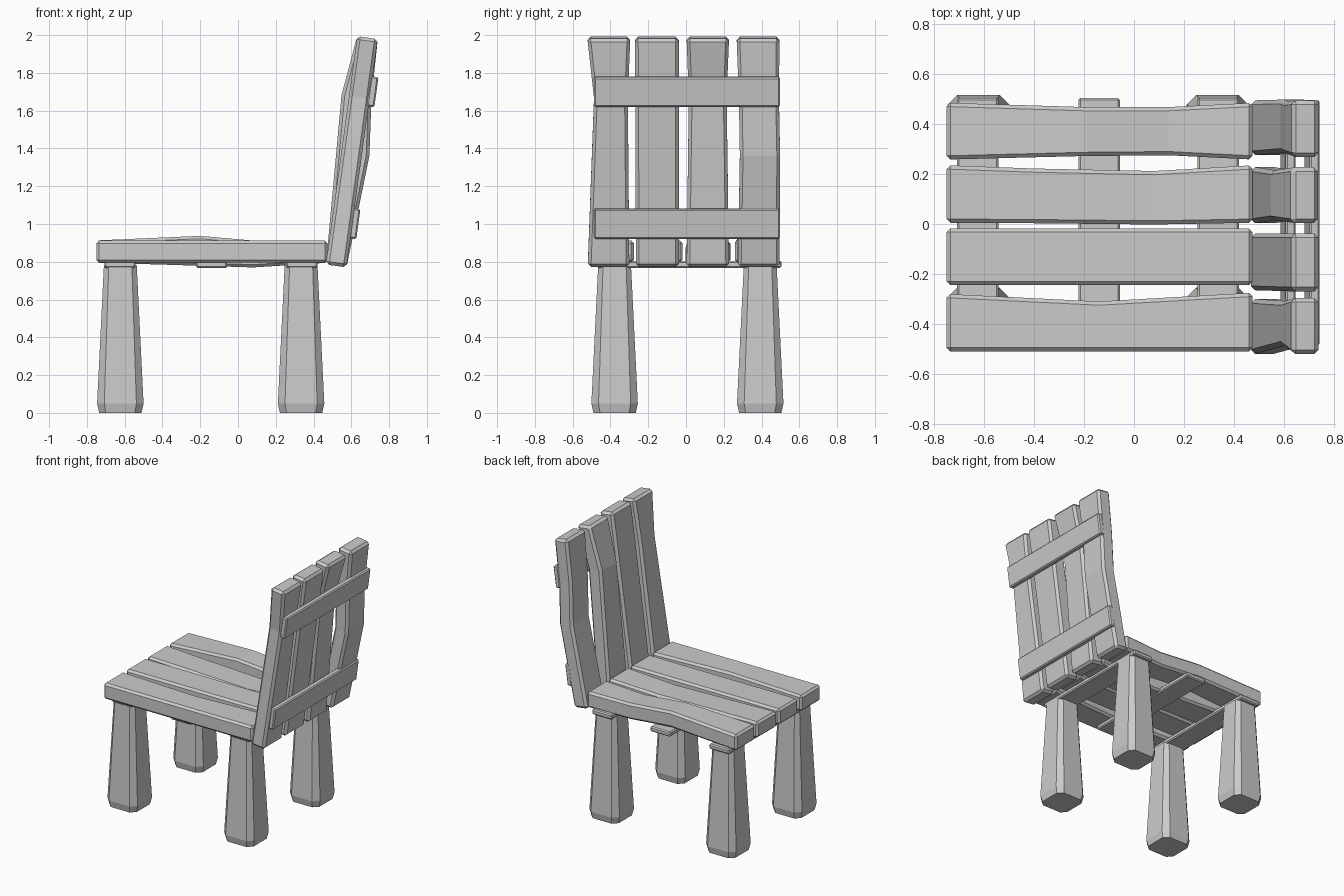
import bpy, bmesh, math
from mathutils import Matrix, Vector

if "Cube" in bpy.data.objects:
    bpy.data.objects.remove(bpy.data.objects["Cube"])


def loft(name, rings, bevel=0.0, matrix=None):
    """Skin a list of matching rings, cap both ends, optionally chamfer sharp edges."""
    bm = bmesh.new()
    vr = [[bm.verts.new(p) for p in r] for r in rings]
    n = len(vr[0])
    for a, b in zip(vr, vr[1:]):
        for i in range(n):
            j = (i + 1) % n
            bm.faces.new((a[i], a[j], b[j], b[i]))
    bm.faces.new(vr[0])
    bm.faces.new(vr[-1])
    bmesh.ops.recalc_face_normals(bm, faces=bm.faces)
    if bevel:
        edges = [e for e in bm.edges if e.calc_face_angle(0) > math.radians(45)]
        bmesh.ops.bevel(bm, geom=edges, offset=bevel, segments=1,
                        affect='EDGES', profile=0.5)
    if matrix:
        bm.transform(matrix)
    me = bpy.data.meshes.new(name)
    bm.to_mesh(me)
    bm.free()
    ob = bpy.data.objects.new(name, me)
    bpy.context.collection.objects.link(ob)
    return ob


def box(name, x, y, z, bevel, matrix=None):
    rings = [[(x[0], v, h), (x[1], v, h), (x[1], w, h), (x[0], w, h)]
             for h in z for v, w in [y]]
    return loft(name, rings, bevel, matrix)


# Seat planks: stations of (x, y min, y max, z shift)
seat = [
    [(-.75, -.51, -.28, 0), (-.14, -.51, -.31, 0), (.475, -.51, -.275, 0)],
    [(-.75, -.245, -.018, 0), (.475, -.245, -.018, 0)],
    [(-.75, .005, .235, 0), (-.4, .003, .222, -.01), (.08, -.002, .212, -.025),
     (.475, .005, .235, 0)],
    [(-.75, .258, .485, 0), (-.2, .272, .468, .024), (.14, .275, .468, -.006),
     (.475, .258, .485, 0)],
]
for i, st in enumerate(seat):
    loft(f"seat_plank_{i + 1}",
         [[(x, a, .795 + d), (x, b, .795 + d), (x, b, .913 + d), (x, a, .913 + d)]
          for x, a, b, d in st], .015)

# Cross slats under the seat
for i, x in enumerate((-.625, -.14, .337)):
    box(f"seat_slat_{i + 1}", (x - .083, x + .083), (-.47, .505), (.768, .805), .008)

# Backrest, modelled upright then tilted: stations of (height, y min, y max, x shift)
tilt = Matrix.Translation((.52, 0, .778)) @ Matrix.Rotation(math.radians(7.8), 4, 'Y')
back = [
    [(0, -.52, -.30, 0), (.9, -.487, -.308, 0), (1.22, -.522, -.295, 0)],
    [(0, -.265, -.038, 0), (1.22, -.27, -.038, 0)],
    [(0, .003, .228, 0), (.9, .015, .215, -.04), (1.22, .003, .228, 0)],
    [(0, .275, .495, 0), (.6, .285, .498, .04), (.9, .28, .492, .01),
     (1.22, .268, .495, 0)],
]
for i, st in enumerate(back):
    loft(f"back_plank_{i + 1}",
         [[(d - .055, a, h), (d + .055, a, h), (d + .055, b, h), (d - .055, b, h)]
          for h, a, b, d in st], .017, tilt)

# Rear slats across the backrest
for name, h in (("lower_back_slat", .235), ("upper_back_slat", .94)):
    box(name, (.045, .086), (-.487, .497), (h - .08, h + .08), .008, tilt)


# Tapered legs with chamfered corners
def octagon(cx, cy, z, r, c):
    k = r - c
    pts = [(r, -k), (r, k), (k, r), (-k, r), (-r, k), (-r, -k), (-k, -r), (k, -r)]
    return [(cx + x, cy + y, z) for x, y in pts]


for side, y in (("right", -.378), ("left", .393)):
    for end, x in (("front", -.623), ("rear", .334)):
        loft(f"{end}_{side}_leg", [octagon(x, y, 0, .112, .035),
                                   octagon(x, y, .05, .123, .038),
                                   octagon(x, y, .78, .087, .026)])
